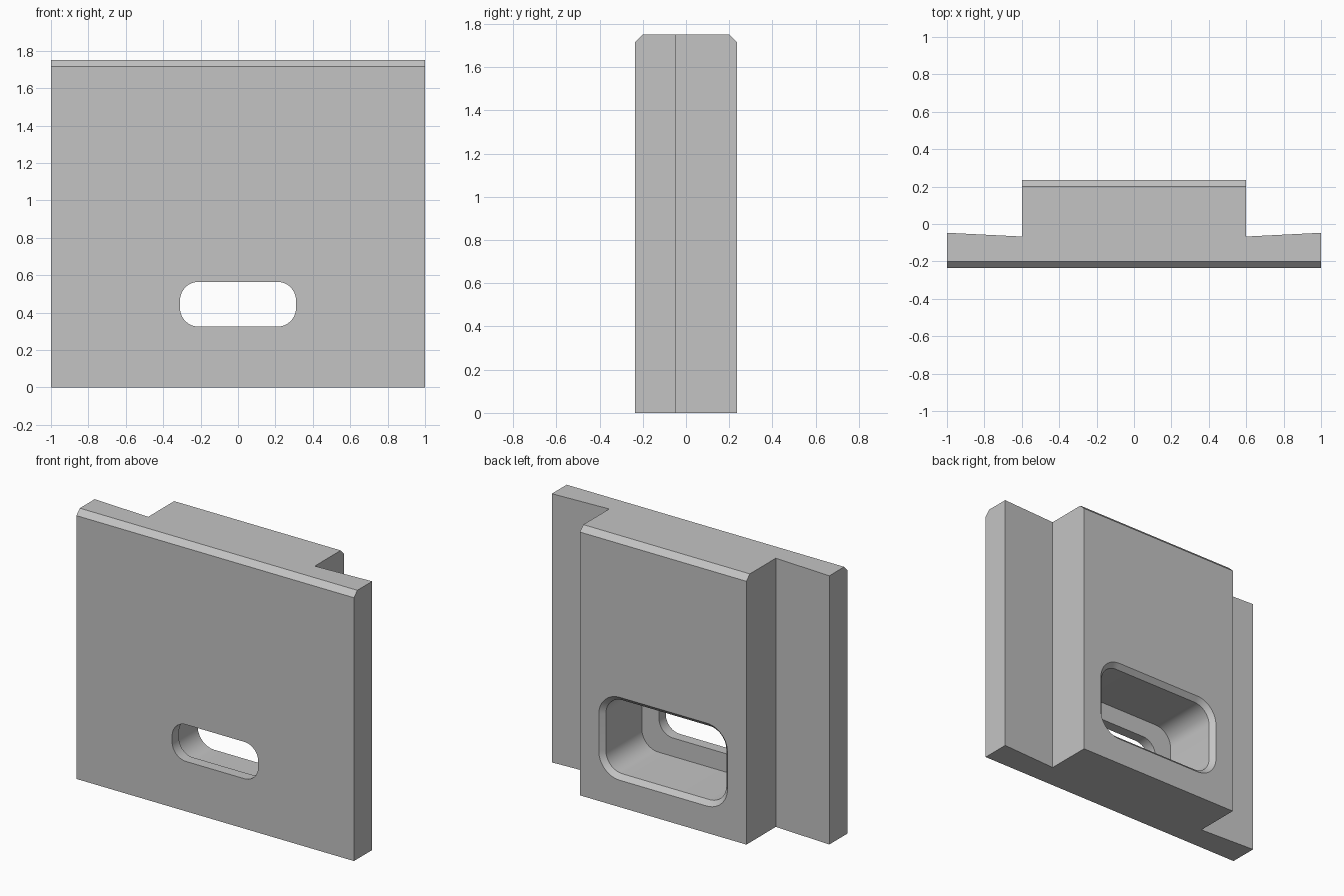
import bpy, bmesh
from math import cos, sin, pi, radians

old = bpy.data.objects.get("Cube")
if old:
    bpy.data.objects.remove(old, do_unlink=True)

HEIGHT, DEPTH, CHAMFER = 1.75, 0.235, 0.035
SLOT_Z = 0.445

grey = bpy.data.materials.new("plain grey")
grey.use_nodes = True
grey.diffuse_color = (0.55, 0.55, 0.55, 1)
grey.node_tree.nodes["Principled BSDF"].inputs["Base Color"].default_value = grey.diffuse_color


def make_object(name, bm):
    bmesh.ops.recalc_face_normals(bm, faces=bm.faces[:])
    mesh = bpy.data.meshes.new(name)
    bm.to_mesh(mesh)
    bm.free()
    mesh.materials.append(grey)
    obj = bpy.data.objects.new(name, mesh)
    bpy.context.collection.objects.link(obj)
    return obj


def rounded_rect(bm, y, half_w, half_h, r, steps=12):
    """Ring of vertices around the slot axis."""
    ring = []
    for i, (sx, sz) in enumerate([(1, 1), (-1, 1), (-1, -1), (1, -1)]):
        for k in range(steps + 1):
            a = (i + k / steps) * pi / 2
            ring.append(bm.verts.new((sx * (half_w - r) + r * cos(a), y,
                                      SLOT_Z + sz * (half_h - r) + r * sin(a))))
    return ring


# Plate: wide front flange with sloping wings and a thick centre block
half = [(1, -DEPTH), (1, -0.047), (0.6, -0.067), (0.6, DEPTH)]
outline = half + [(-x, y) for x, y in reversed(half)]
bm = bmesh.new()
base = bm.faces.new([bm.verts.new((x, y, 0)) for x, y in outline])
top = bmesh.ops.extrude_face_region(bm, geom=[base])["geom"]
bmesh.ops.translate(bm, vec=(0, 0, HEIGHT),
                    verts=[g for g in top if isinstance(g, bmesh.types.BMVert)])

# Chamfers on the front and back top edges
edges = [e for e in bm.edges
         if all(v.co.z > 1 and abs(v.co.y) > DEPTH - 0.001 for v in e.verts)]
bmesh.ops.bevel(bm, geom=edges, offset=CHAMFER, segments=1, affect='EDGES')
plate = make_object("slotted_plate", bm)

# Cutter: narrow front slot, wide rear pocket, flared rear rim
bm = bmesh.new()
sections = [(-0.3, 0.31, 0.12, 0.1), (-0.165, 0.31, 0.12, 0.1),
            (-0.165, 0.434, 0.24, 0.12), (0.205, 0.434, 0.24, 0.12),
            (0.265, 0.494, 0.30, 0.18)]
rings = [rounded_rect(bm, *s) for s in sections]
for a, b in zip(rings, rings[1:]):
    for i in range(len(a)):
        j = (i + 1) % len(a)
        bm.faces.new((a[i], a[j], b[j], b[i]))
bm.faces.new(rings[0])
bm.faces.new(rings[-1])
cutter = make_object("slot_cutter", bm)
cutter.hide_render = True

# Cut the slot, then remove the cutter
cut = plate.modifiers.new("slot", 'BOOLEAN')
cut.operation = 'DIFFERENCE'
cut.solver = 'EXACT'
cut.object = cutter
bpy.ops.object.select_all(action='DESELECT')
bpy.context.view_layer.objects.active = plate
plate.select_set(True)
bpy.ops.object.modifier_apply(modifier=cut.name)
bpy.data.objects.remove(cutter, do_unlink=True)
bpy.ops.object.shade_smooth_by_angle(angle=radians(25))
